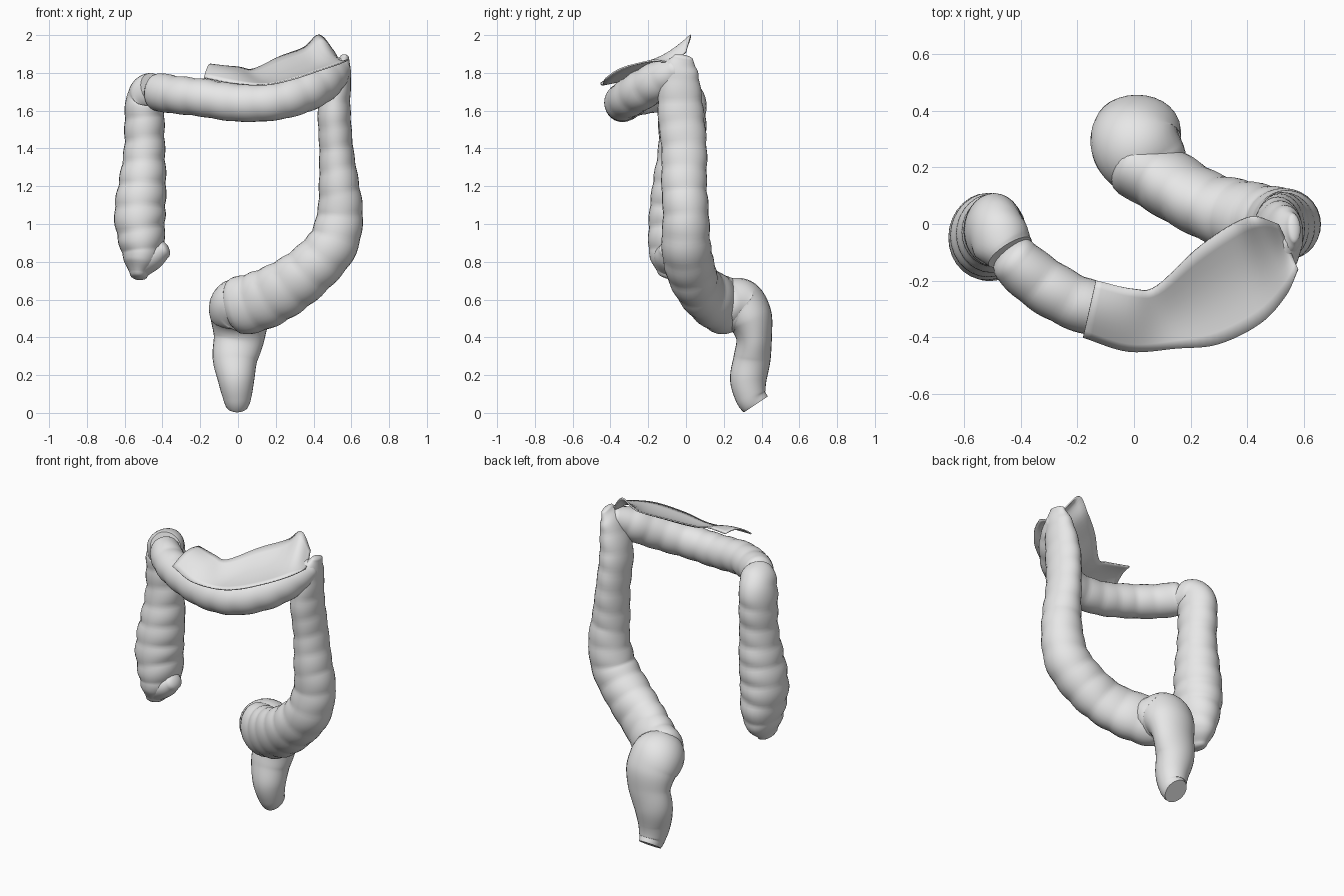
import bpy, bmesh, math
from mathutils import Vector

cube = bpy.data.objects.get("Cube")
if cube:
    bpy.data.objects.remove(cube, do_unlink=True)

grey = bpy.data.materials.new("soft grey")
grey.use_nodes = True
COLOUR = (0.8, 0.8, 0.8, 1)
grey.diffuse_color = COLOUR
grey.node_tree.nodes["Principled BSDF"].inputs["Base Color"].default_value = COLOUR

SIDES = 28
STEPS = 10


def spline(points, steps=STEPS):
    """Smooth curve through points of any dimension."""
    pts = [Vector(p) for p in points]
    pts = [pts[0] * 2 - pts[1]] + pts + [pts[-1] * 2 - pts[-2]]
    out = []
    for p, q, r, s in zip(pts, pts[1:], pts[2:], pts[3:]):
        for i in range(steps):
            t = i / steps
            out.append(0.5 * (2 * q + (r - p) * t + (2 * p - 5 * q + 4 * r - s) * t * t
                              + (3 * q - p - 3 * r + s) * t ** 3))
    return out + [pts[-2]]


def finish(name, bm):
    bmesh.ops.recalc_face_normals(bm, faces=bm.faces)
    mesh = bpy.data.meshes.new(name)
    bm.to_mesh(mesh)
    bm.free()
    mesh.materials.append(grey)
    obj = bpy.data.objects.new(name, mesh)
    bpy.context.collection.objects.link(obj)
    bpy.ops.object.select_all(action="DESELECT")
    obj.select_set(True)
    bpy.context.view_layer.objects.active = obj
    bpy.ops.object.shade_smooth_by_angle(angle=math.radians(50))
    return obj


def tube(name, ref, stations, pouch=0.0, pitch=0.12, round_start=False, round_end=False):
    """Sweep an ellipse; a station is place, radius along ref, radius across."""
    places = spline([s[:3] for s in stations])
    radii = spline([s[3:] for s in stations])
    last = len(places) - 1
    rings = []
    run = 0.0
    for i, (c, (a, b)) in enumerate(zip(places, radii)):
        tangent = (places[min(i + 1, last)] - places[max(i - 1, 0)]).normalized()
        u = Vector(ref)
        u = (u - tangent * u.dot(tangent)).normalized()
        v = tangent.cross(u)
        if i:
            run += (c - places[i - 1]).length
        rings.append((c, u * a, v * b, tangent, run))

    # Domed ends
    def dome(ring, sign):
        c, u, v, t, run = ring
        depth = 0.6 * min(u.length, v.length)
        return [(c + t * sign * depth * math.sin(k), u * math.cos(k), v * math.cos(k), t, run)
                for k in (0.35, 0.7, 1.05, 1.4)]
    if round_start:
        rings = dome(rings[0], -1)[::-1] + rings
    if round_end:
        rings += dome(rings[-1], 1)

    bm = bmesh.new()
    loops = []
    for c, u, v, t, run in rings:
        loop = []
        for k in range(SIDES):
            ang = math.tau * k / SIDES
            # Pouches, broken by three lengthwise bands
            wave = abs(math.sin(math.pi * run / pitch + 0.4 * math.sin(ang)))
            band = 0.75 + 0.25 * math.cos(3 * ang)
            f = 1 + pouch * (wave - 0.6) * band
            loop.append(bm.verts.new(c + (u * math.cos(ang) + v * math.sin(ang)) * f))
        loops.append(loop)
    for lo, hi in zip(loops, loops[1:]):
        for k in range(SIDES):
            n = (k + 1) % SIDES
            bm.faces.new((lo[k], lo[n], hi[n], hi[k]))
    bm.faces.new(loops[0])
    bm.faces.new(loops[-1])
    return finish(name, bm)


X, Y, Z = (1, 0, 0), (0, 1, 0), (0, 0, 1)

# Rising tube with its blind lower end
tube("ascending_tube", Y, [
    (-0.525, -0.07, 0.735, 0.085, 0.05),
    (-0.515, -0.06, 0.80, 0.13, 0.09),
    (-0.51, -0.05, 0.89, 0.15, 0.118),
    (-0.52, -0.045, 1.05, 0.15, 0.135),
    (-0.505, -0.035, 1.22, 0.14, 0.125),
    (-0.495, -0.025, 1.4, 0.122, 0.108),
    (-0.495, -0.02, 1.58, 0.128, 0.105),
    (-0.485, -0.035, 1.68, 0.12, 0.10),
    (-0.44, -0.10, 1.71, 0.085, 0.095)], pouch=0.08, round_start=True)

# Short side inlet near the blind end
tube("side_inlet", Z, [
    (-0.52, -0.07, 0.80, 0.085, 0.1),
    (-0.45, -0.08, 0.835, 0.075, 0.09),
    (-0.395, -0.085, 0.865, 0.05, 0.06)], round_end=True)

# Cross tube bowing forward
tube("transverse_tube", Z, [
    (-0.425, -0.125, 1.70, 0.102, 0.09),
    (-0.34, -0.20, 1.685, 0.10, 0.097),
    (-0.2, -0.28, 1.67, 0.10, 0.097),
    (0.0, -0.33, 1.642, 0.10, 0.095),
    (0.2, -0.33, 1.65, 0.10, 0.095),
    (0.36, -0.25, 1.70, 0.105, 0.10),
    (0.47, -0.14, 1.765, 0.10, 0.095),
    (0.54, -0.05, 1.82, 0.065, 0.065)], pouch=0.06, round_start=True, round_end=True)

# Falling tube curving inward and back
tube("descending_tube", Y, [
    (0.565, -0.015, 1.88, 0.055, 0.025),
    (0.54, -0.03, 1.80, 0.095, 0.06),
    (0.51, -0.03, 1.62, 0.12, 0.085),
    (0.52, -0.01, 1.4, 0.12, 0.09),
    (0.535, -0.01, 1.2, 0.12, 0.107),
    (0.54, 0.0, 1.05, 0.122, 0.122),
    (0.50, 0.0, 0.89, 0.13, 0.133),
    (0.38, 0.025, 0.755, 0.13, 0.14),
    (0.25, 0.07, 0.66, 0.118, 0.15),
    (0.12, 0.145, 0.595, 0.12, 0.157),
    (0.01, 0.21, 0.565, 0.12, 0.155)], pouch=0.055, round_start=True, round_end=True)

# Final tube, turning down to a slanted flat end
tube("outlet_tube", X, [
    (0.06, 0.20, 0.575, 0.14, 0.12),
    (0.01, 0.275, 0.565, 0.16, 0.15),
    (0.01, 0.335, 0.50, 0.155, 0.125),
    (0.005, 0.36, 0.40, 0.135, 0.095),
    (-0.015, 0.35, 0.29, 0.12, 0.098),
    (-0.01, 0.33, 0.18, 0.098, 0.097),
    (-0.005, 0.342, 0.09, 0.078, 0.083),
    (-0.005, 0.37, 0.045, 0.062, 0.076)], round_start=True)

# Draped sheet lofted between its front and back edges
front_edge = spline([
    (-0.18, -0.40, 1.775), (-0.02, -0.45, 1.745), (0.15, -0.44, 1.738), (0.3, -0.425, 1.77),
    (0.45, -0.35, 1.82), (0.54, -0.25, 1.85), (0.58, -0.16, 1.87)], 6)
back_edge = spline([
    (-0.135, -0.20, 1.84), (0.0, -0.23, 1.83), (0.08, -0.22, 1.82), (0.22, -0.09, 1.885),
    (0.35, 0.0, 1.935), (0.43, 0.025, 2.0), (0.51, 0.0, 1.91)], 6)
ROWS = 8
bm = bmesh.new()
grid = []
for i, (f, b) in enumerate(zip(front_edge, back_edge)):
    along = i / (len(front_edge) - 1)
    # Free end arches up, the rest settles onto the cross tube
    arch = 0.03 * math.cos(math.tau * min(along, 0.5))
    column = []
    for r in range(ROWS + 1):
        t = r / ROWS
        p = f.lerp(b, t)
        p.z += arch * math.sin(math.pi * t)
        column.append(bm.verts.new(p))
    grid.append(column)
for a, b in zip(grid, grid[1:]):
    for r in range(ROWS):
        bm.faces.new((a[r], b[r], b[r + 1], a[r + 1]))
sheet = finish("draped_sheet", bm)
solid = sheet.modifiers.new("thickness", "SOLIDIFY")
solid.thickness = 0.008
solid.offset = 0
